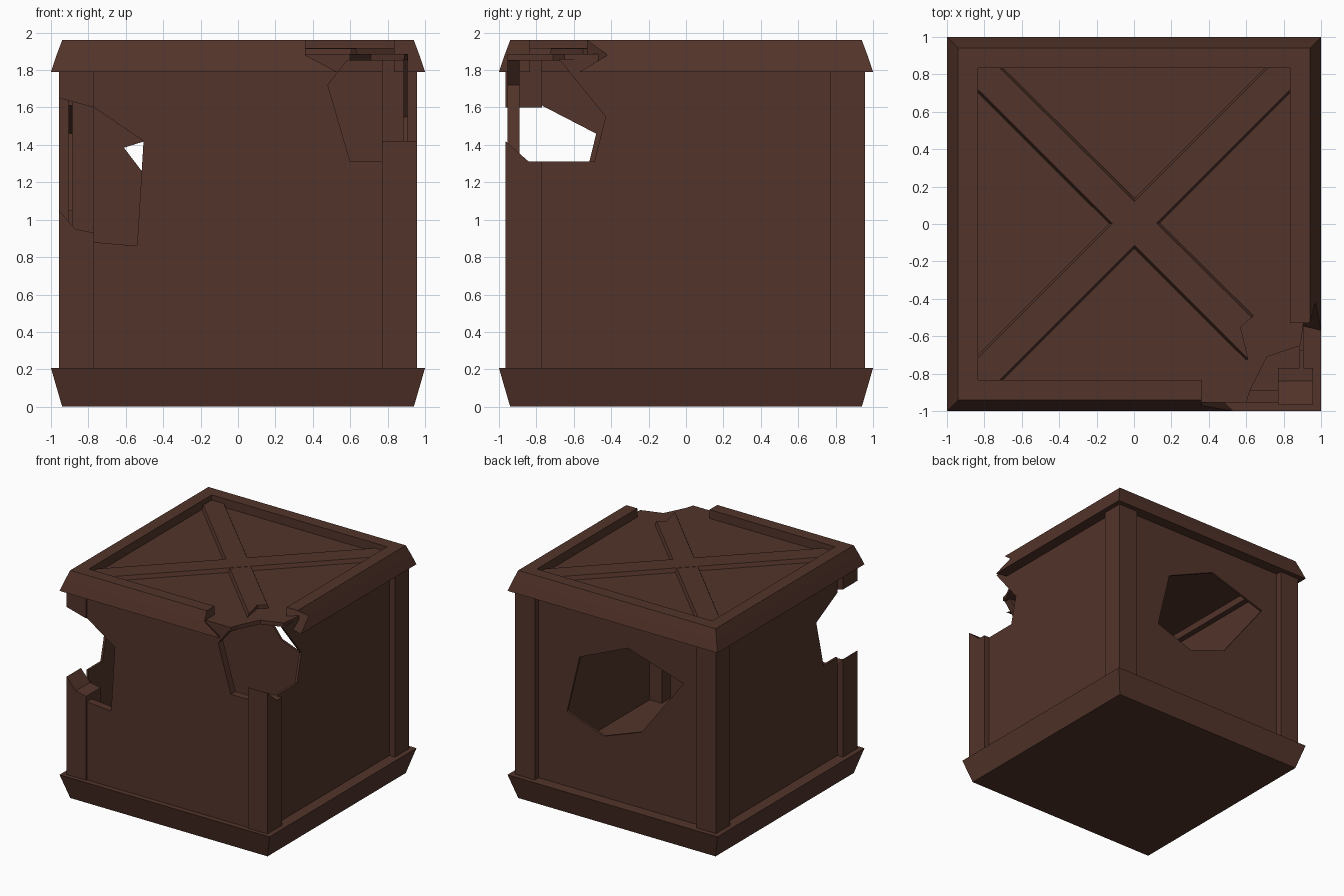
import bpy
import bmesh

if "Cube" in bpy.data.objects:
    bpy.data.objects.remove(bpy.data.objects["Cube"], do_unlink=True)

wood = bpy.data.materials.new("dark_brown_wood")
wood.use_nodes = True
colour = (0.085, 0.034, 0.023, 1)
wood.diffuse_color = colour
shader = wood.node_tree.nodes["Principled BSDF"]
shader.inputs["Base Color"].default_value = colour
shader.inputs["Roughness"].default_value = 0.8

PLACE = {
    "x": lambda u, v, d: (d, u, v),   # outline in y, z
    "y": lambda u, v, d: (u, d, v),   # outline in x, z
    "z": lambda u, v, d: (u, v, d),   # outline in x, y
}


def loft(name, rings):
    """Skin equal-sized rings of points and cap both ends."""
    bm = bmesh.new()
    rows = [[bm.verts.new(p) for p in ring] for ring in rings]
    n = len(rows[0])
    for a, b in zip(rows, rows[1:]):
        for i in range(n):
            j = (i + 1) % n
            bm.faces.new((a[i], a[j], b[j], b[i]))
    bm.faces.new(rows[0])
    bm.faces.new(rows[-1])
    bmesh.ops.recalc_face_normals(bm, faces=bm.faces)
    mesh = bpy.data.meshes.new(name)
    bm.to_mesh(mesh)
    bm.free()
    mesh.materials.append(wood)
    obj = bpy.data.objects.new(name, mesh)
    bpy.context.collection.objects.link(obj)
    return obj


def prism(name, axis, outline, lo, hi):
    put = PLACE[axis]
    return loft(name, [[put(u, v, d) for u, v in outline] for d in (lo, hi)])


def square(half, z):
    return [(-half, -half, z), (half, -half, z), (half, half, z), (-half, half, z)]


FLOOR, CEIL = 0.2, 1.86
IN, OUT, FRONT = 0.77, 0.957, -0.965

# Flared base
loft("base", [square(0.94, 0), square(1.0, 0.207)])

# Whole back corner posts
for side, s in (("left", 1), ("right", -1)):
    prism("back_post_" + side, "z",
          [(s * IN, IN), (s * OUT, IN), (s * OUT, OUT), (s * IN, OUT)], FLOOR, CEIL)

# Broken front corner posts
prism("front_post_stub_left", "x",
      [(-IN, FLOOR), (FRONT, FLOOR), (FRONT, 1.42), (-0.84, 1.31), (-IN, 1.31)], IN, OUT)
prism("front_post_stub_right", "y",
      [(-OUT, FLOOR), (-IN, FLOOR), (-IN, 0.93), (-0.87, 0.95), (-OUT, 1.05)], FRONT, -IN)
prism("front_post_top_right", "y",
      [(-OUT, 1.65), (-IN, 1.6), (-IN, CEIL), (-OUT, CEIL)], FRONT, -IN)

# Walls with ragged breaks at the front corners
prism("front_wall", "y",
      [(-IN, FLOOR), (IN, FLOOR), (IN, 1.31), (0.6, 1.31), (0.48, 1.72), (0.59, CEIL),
       (-IN, CEIL), (-IN, 1.6), (-0.505, 1.42), (-0.54, 0.86), (-IN, 0.88)], -0.955, -0.89)
prism("left_wall", "x",
      [(IN, FLOOR), (IN, CEIL), (-0.68, CEIL), (-0.43, 1.55), (-0.49, 1.31),
       (-IN, 1.31), (-IN, FLOOR)], 0.885, 0.905)
prism("right_wall", "x",
      [(IN, FLOOR), (IN, CEIL), (-IN, CEIL), (-IN, 1.61), (-0.48, 1.46),
       (-0.58, 1.05), (-IN, 1.05), (-IN, FLOOR)], -0.905, -0.885)
back = prism("back_wall", "y", [(-IN, FLOOR), (IN, FLOOR), (IN, CEIL), (-IN, CEIL)], 0.885, 0.905)

# Jagged hole through the back wall
cutter = prism("back_hole_cutter", "y",
               [(0.38, 1.35), (-0.08, 1.55), (-0.61, 1.385), (-0.21, 0.86),
                (0.15, 0.73), (0.5, 0.85)], 0.8, 1.0)
cutter.hide_render = True
cut = back.modifiers.new("hole", "BOOLEAN")
cut.operation = "DIFFERENCE"
cut.solver = "EXACT"
cut.object = cutter
bpy.context.view_layer.objects.active = back
bpy.ops.object.modifier_apply(modifier="hole")
bpy.data.objects.remove(cutter, do_unlink=True)

# Sunken lid panel with a missing corner
prism("lid_panel", "z",
      [(-0.93, -0.955), (0.6, -0.955), (0.62, -0.89), (0.71, -0.71), (0.89, -0.65),
       (0.91, -0.5), (0.91, 0.93), (-0.93, 0.93)], CEIL - 0.01, 1.885)

# Lid rim, running round from one broken end to the other
PROFILE = [(1.0, 1.79), (0.97, 1.88), (0.94, 1.96), (0.835, 1.96), (0.835, 1.79)]
front_end = [0.53, 0.36, 0.36, 0.36, 0.36]
side_end = [-0.57, -0.42, -0.53, -0.53, -0.53]
rings = [[(x, -o, z) for x, (o, z) in zip(front_end, PROFILE)]]
for sx, sy in ((-1, -1), (-1, 1), (1, 1)):
    rings.append([(sx * o, sy * o, z) for o, z in PROFILE])
rings.append([(o, y, z) for y, (o, z) in zip(side_end, PROFILE)])
loft("lid_rim", rings)


# Crossed braces with sloping edges, set into the lid
def brace(name, outline, spread, top):
    lower = [(x + dx * spread, y + dy * spread, 1.875) for x, y, dx, dy in outline]
    loft(name, [lower, [(x, y, top) for x, y, dx, dy in outline]])


E, W = 0.835, 0.72
brace("brace_whole", [(-E, -E, 0, 0), (-W, -E, 1, -1), (E, W, 1, -1),
                      (E, E, 0, 0), (W, E, -1, 1), (-E, -W, -1, 1)], 0.012, 1.918)
brace("brace_broken", [(-E, E, 0, 0), (-E, W, -1, -1), (0.61, -0.72, -1, -1),
                       (0.57, -0.55, 0, 0), (0.63, -0.5, 1, 1), (-W, E, 1, 1)], 0.012, 1.916)
